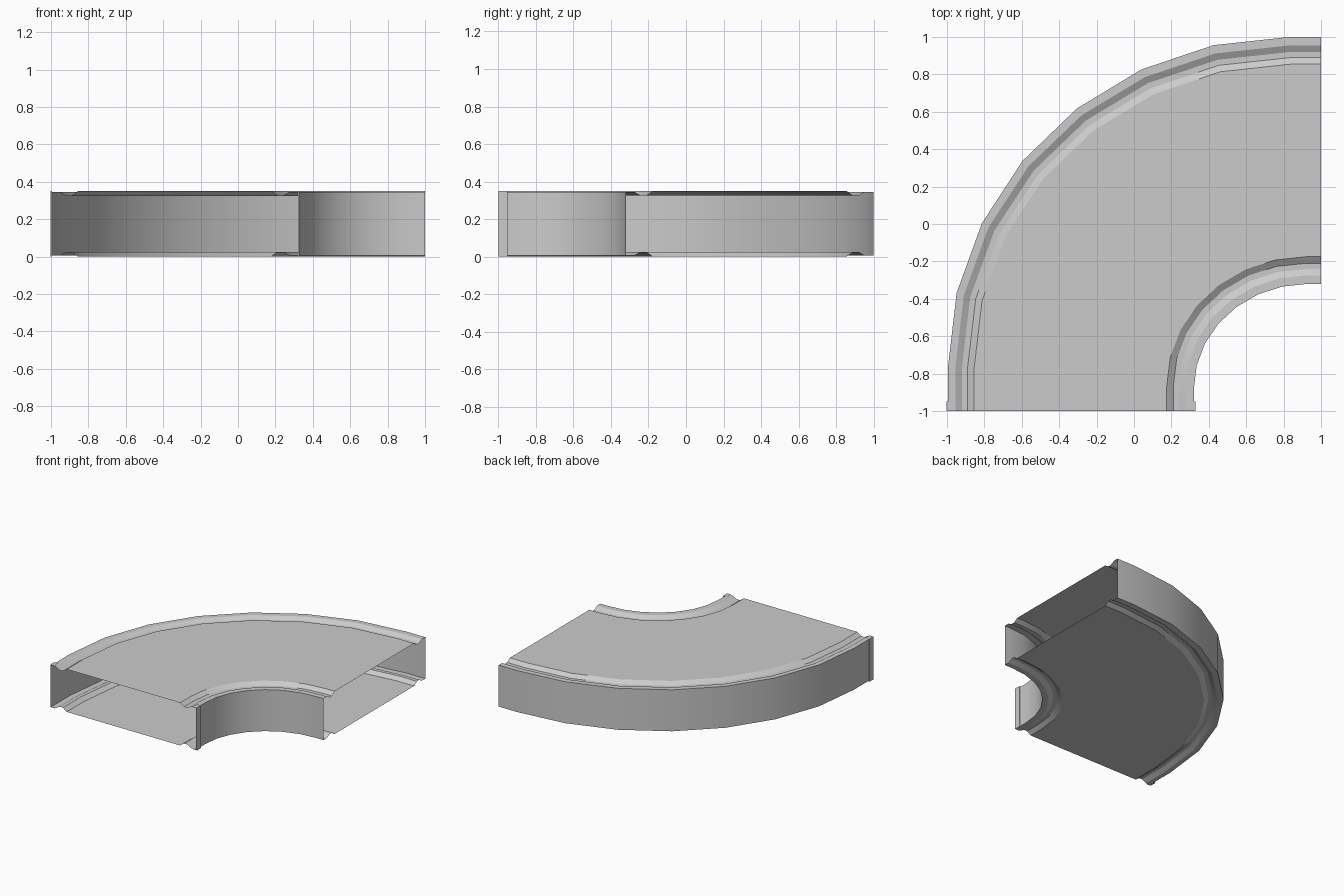
import bpy, bmesh, math

cube = bpy.data.objects.get("Cube")
if cube:
    bpy.data.objects.remove(cube)

WIDTH = 1.32      # outer wall to inner wall
HEIGHT = 0.35
SEGMENTS = 7      # facets around the bend

metal = bpy.data.materials.new("light grey metal")
metal.use_nodes = True
grey = (0.6, 0.6, 0.6, 1)
metal.diffuse_color = grey
metal.node_tree.nodes["Principled BSDF"].inputs["Base Color"].default_value = grey

# Pressed sheet profile: rim, groove, raised panel, groove, rim
RIM, GROOVE = HEIGHT - 0.005, HEIGHT - 0.025
half = [(0, RIM), (0.045, RIM), (0.08, GROOVE), (0.11, GROOVE), (0.145, HEIGHT)]
top_profile = half + [(WIDTH - s, z) for s, z in reversed(half)]
bottom_profile = [(s, HEIGHT - z) for s, z in reversed(top_profile)]


def path(s):
    """Plan points of the line at distance s from the outer wall."""
    t = s / WIDTH
    cx, cy = 0.83 + 0.1 * t, -0.76 - 0.12 * t
    x0 = s - 1
    if s == 0:
        x0 += 0.006
    rx, ry = cx - x0, 1 - s - cy
    pts = [(x0, -1), (x0, -0.95)]
    for k in range(SEGMENTS + 1):
        a = math.pi / 2 * k / SEGMENTS
        pts.append((cx - rx * math.cos(a), cy + ry * math.sin(a)))
    return pts + [(1, 1 - s)]


def sheet(name, profile):
    """Sweep an open profile along the bend."""
    bm = bmesh.new()
    rows = [[bm.verts.new((x, y, z)) for x, y in path(s)] for s, z in profile]
    for a, b in zip(rows, rows[1:]):
        for i in range(len(a) - 1):
            bm.faces.new((a[i], b[i], b[i + 1], a[i + 1]))
    finish(name, bm)


def finish(name, bm):
    mesh = bpy.data.meshes.new(name)
    bm.to_mesh(mesh)
    bm.free()
    mesh.materials.append(metal)
    obj = bpy.data.objects.new(name, mesh)
    bpy.context.collection.objects.link(obj)
    bpy.ops.object.select_all(action='DESELECT')
    obj.select_set(True)
    bpy.context.view_layer.objects.active = obj
    bpy.ops.object.shade_smooth_by_angle(angle=math.radians(25))


def collar(name, s, out):
    """Thin folded lip around the wall at the front end."""
    x = path(s)[0][0]
    bm = bmesh.new()
    section = [(x - out * 0.03, HEIGHT), (x + out * 0.008, HEIGHT),
               (x + out * 0.008, 0), (x - out * 0.03, 0)]
    front, back = [[bm.verts.new((px, y, z)) for px, z in section]
                   for y in (-1, -0.95)]
    for i in range(3):
        bm.faces.new((front[i], front[i + 1], back[i + 1], back[i]))
    # step between lip and wall
    inner = [bm.verts.new((x, -0.95, z)) for z in (HEIGHT, 0)]
    bm.faces.new((back[1], back[2], inner[1], inner[0]))
    bmesh.ops.recalc_face_normals(bm, faces=bm.faces)
    if bm.faces[:][1].normal.x * out < 0 if not bm.faces.ensure_lookup_table() else False:
        bmesh.ops.reverse_faces(bm, faces=bm.faces)
    finish(name, bm)


# Top and bottom covers, then the two curved side walls
sheet("top_cover", top_profile)
sheet("bottom_cover", bottom_profile)
sheet("outer_wall", [(0, HEIGHT - RIM), (0, RIM)])
sheet("inner_wall", [(WIDTH, RIM), (WIDTH, HEIGHT - RIM)])
collar("outer_front_lip", 0, -1)
collar("inner_front_lip", WIDTH, 1)
